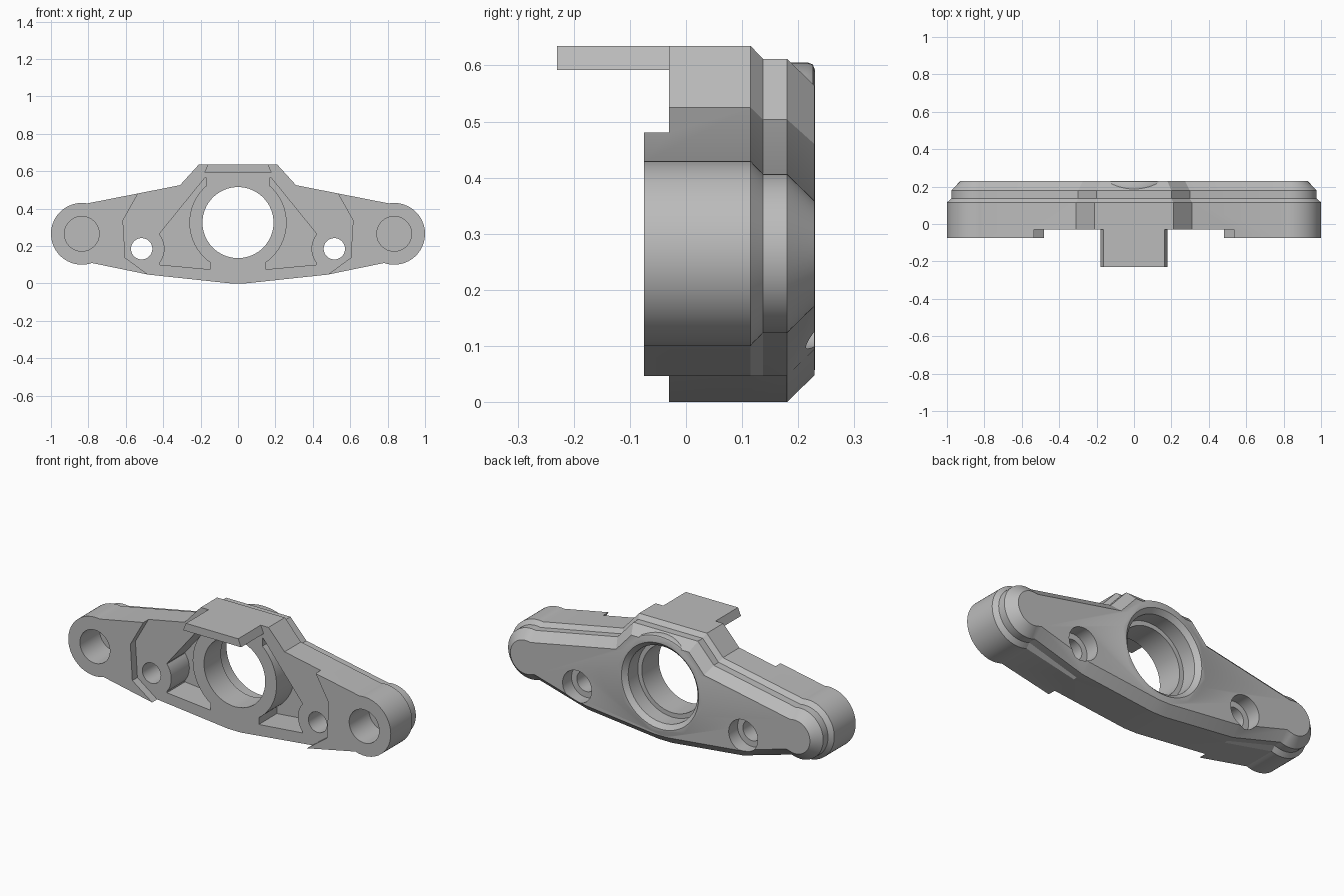
import bpy, bmesh, math
from mathutils import Vector

cube = bpy.data.objects.get("Cube")
if cube:
    bpy.data.objects.remove(cube, do_unlink=True)

grey = bpy.data.materials.new("plain_grey")
grey.use_nodes = True
grey.diffuse_color = (0.5, 0.5, 0.5, 1)
grey.node_tree.nodes["Principled BSDF"].inputs["Base Color"].default_value = (0.5, 0.5, 0.5, 1)


def loft(name, rings):
    """Solid through (y, [(x, z), ...]) rings with equal point counts."""
    bm = bmesh.new()
    loops = [[bm.verts.new((x, y, z)) for x, z in pts] for y, pts in rings]
    for a, b in zip(loops, loops[1:]):
        for i in range(len(a)):
            j = (i + 1) % len(a)
            bm.faces.new((a[i], a[j], b[j], b[i]))
    bm.faces.new(loops[0])
    bm.faces.new(loops[-1])
    bmesh.ops.recalc_face_normals(bm, faces=bm.faces)
    mesh = bpy.data.meshes.new(name)
    bm.to_mesh(mesh)
    bm.free()
    mesh.materials.append(grey)
    obj = bpy.data.objects.new(name, mesh)
    bpy.context.collection.objects.link(obj)
    return obj


def prism(name, pts, y0, y1):
    return loft(name, [(y0, pts), (y1, pts)])


def circle(cx, cz, r, n=64):
    return [(cx + r * math.cos(2 * math.pi * i / n), cz + r * math.sin(2 * math.pi * i / n))
            for i in range(n)]


def turned(name, cx, cz, profile):
    """Solid of revolution about the y direction from (y, radius) steps."""
    return loft(name, [(y, circle(cx, cz, r)) for y, r in profile])


def mirrored(half):
    """Close a right-hand half outline with its mirror image."""
    return half + [(-x, z) for x, z in reversed(half) if abs(x) > 1e-6]


def inset(pts, d, keep=lambda p: False):
    """Mitred inset of a counter-clockwise outline."""
    out = []
    for i, p in enumerate(pts):
        p0, p1, p2 = Vector(pts[i - 1]), Vector(p), Vector(pts[(i + 1) % len(pts)])
        e0, e1 = (p1 - p0).normalized(), (p2 - p1).normalized()
        n0, n1 = Vector((-e0.y, e0.x)), Vector((-e1.y, e1.x))
        q = p1 if keep(p) else p1 + (n0 + n1) * (d / (1 + n0.dot(n1)))
        out.append((q.x, q.y))
    return out


def boolean(target, tool, operation):
    mod = target.modifiers.new("bool", "BOOLEAN")
    mod.operation, mod.solver, mod.object = operation, "EXACT", tool
    bpy.context.view_layer.objects.active = target
    bpy.ops.object.modifier_apply(modifier=mod.name)
    bpy.data.objects.remove(tool, do_unlink=True)


EAR_X, EAR_Z, EAR_R = 0.835, 0.265, 0.165
BORE_Z = 0.325
SCREW_X, SCREW_Z = 0.515, 0.185

# Main plate: winged outline with round ears, a rebate and a chamfered back
arc = [(EAR_X + EAR_R * math.cos(math.radians(a)), EAR_Z + EAR_R * math.sin(math.radians(a)))
       for a in [-109 + 209 * i / 36 for i in range(37)]]
outline = mirrored([(0.04, 0), (0.48, 0.047)] + arc + [(0.31, 0.525), (0.21, 0.635)])
rebate = inset(outline, 0.023, lambda p: p[1] < 0.08)
body = loft("mounting_plate", [(-0.075, outline), (0.115, outline), (0.137, rebate),
                               (0.18, rebate), (0.229, inset(rebate, 0.048))])

# Round boss standing through the back chamfer
boolean(body, turned("back_boss", 0, BORE_Z,
                     [(0.14, 0.28), (0.218, 0.28), (0.226, 0.277), (0.2295, 0.268)]), "UNION")

# Lower centre face between the two ears
centre = mirrored([(0.4, -0.1), (0.44, 0.02), (0.48, 0.047), (0.603, 0.137),
                   (0.615, 0.337), (0.53, 0.488), (0.5, 0.55), (0.4, 0.8)])
boolean(body, prism("centre_cutter", centre, -0.2, -0.03), "DIFFERENCE")

# Front pocket, leaving the bore ring, its webs and the screw bosses standing
pocket = prism("pocket_cutter", mirrored([(0.15, 0.075), (0.42, 0.1), (0.42, 0.265),
                                          (0.175, 0.567)]), -0.1, 0.13)
boolean(pocket, turned("ring_core", 0, BORE_Z, [(-0.2, 0.26), (0.2, 0.26)]), "DIFFERENCE")
webs = [(0.15, 0), (0.15, BORE_Z), (0.172, BORE_Z), (0.172, 0.7)]
boolean(pocket, prism("web_core", mirrored(webs), -0.25, 0.25), "DIFFERENCE")
for side in (-1, 1):
    boolean(pocket, turned("screw_core", side * SCREW_X, SCREW_Z,
                           [(-0.3, 0.122), (0.3, 0.122)]), "DIFFERENCE")
boolean(body, pocket, "DIFFERENCE")

# Central bore, stepped and chamfered at the back
boolean(body, turned("bore_cutter", 0, BORE_Z,
                     [(-0.3, 0.19), (0.12, 0.19), (0.12, 0.215), (0.205, 0.215),
                      (0.23, 0.24), (0.3, 0.24)]), "DIFFERENCE")

# Counterbored screw holes and blind ear sockets
for side in (-1, 1):
    boolean(body, turned("screw_cutter", side * SCREW_X, SCREW_Z,
                         [(-0.3, 0.057), (0.15, 0.057), (0.15, 0.09), (0.3, 0.09)]), "DIFFERENCE")
    boolean(body, turned("socket_cutter", side * EAR_X, EAR_Z,
                         [(-0.3, 0.093), (0.1, 0.093)]), "DIFFERENCE")

# Flat tab reaching forward from the top edge
tab = prism("front_tab", [(-0.18, 0.592), (0.18, 0.592), (0.162, 0.635), (-0.162, 0.635)],
            -0.23, -0.03)

for obj in (body, tab):
    bpy.ops.object.select_all(action="DESELECT")
    obj.select_set(True)
    bpy.context.view_layer.objects.active = obj
    bpy.ops.object.shade_smooth_by_angle(angle=math.radians(25))
